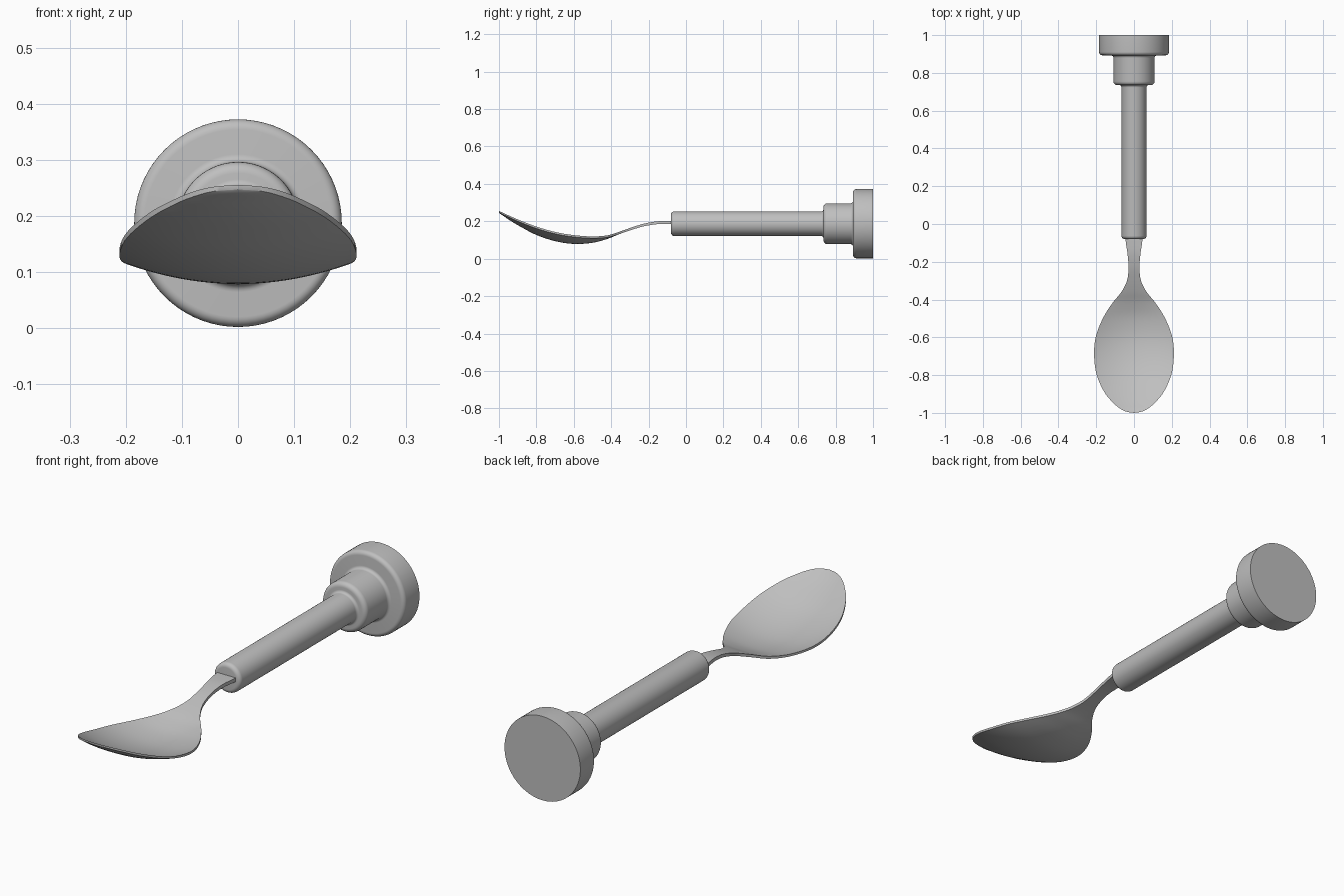
import bpy, bmesh, math
from mathutils import Vector

cube = bpy.data.objects.get("Cube")
if cube:
    bpy.data.objects.remove(cube, do_unlink=True)

# One plain grey material
grey = bpy.data.materials.new("plain grey")
grey.use_nodes = True
COLOUR = (0.52, 0.52, 0.52, 1.0)
grey.diffuse_color = COLOUR
grey.node_tree.nodes["Principled BSDF"].inputs["Base Color"].default_value = COLOUR


def finish(bm, name, angle):
    """Turn a bmesh into a smooth-shaded object with sharp edges kept."""
    bmesh.ops.remove_doubles(bm, verts=bm.verts, dist=1e-5)
    bmesh.ops.recalc_face_normals(bm, faces=bm.faces)
    mesh = bpy.data.meshes.new(name)
    bm.to_mesh(mesh)
    bm.free()
    mesh.materials.append(grey)
    obj = bpy.data.objects.new(name, mesh)
    bpy.context.collection.objects.link(obj)
    bpy.ops.object.select_all(action='DESELECT')
    obj.select_set(True)
    bpy.context.view_layer.objects.active = obj
    bpy.ops.object.shade_smooth_by_angle(angle=math.radians(angle))
    return obj


def rounded(corners, steps=6):
    """Profile of (y, radius, fillet) corners with each fillet cut as an arc."""
    pts = []
    for i, (y, r, f) in enumerate(corners):
        p = Vector((y, r))
        if f == 0:
            pts.append(p)
            continue
        a = (Vector(corners[i - 1][:2]) - p).normalized()
        b = (Vector(corners[i + 1][:2]) - p).normalized()
        c = p + (a + b) * f
        for k in range(steps + 1):
            t = k / steps * math.pi / 2
            pts.append(c - b * f * math.cos(t) - a * f * math.sin(t))
    return pts


def spline(rows, steps):
    """Catmull-Rom interpolation through rows of values."""
    ext = [rows[0]] + rows + [rows[-1]]
    out = []
    for p0, p1, p2, p3 in zip(ext, ext[1:], ext[2:], ext[3:]):
        for k in range(steps):
            t = k / steps
            out.append([0.5 * (2 * b + (c - a) * t + (2 * a - 5 * b + 4 * c - d) * t * t
                               + (3 * b - a - 3 * c + d) * t ** 3)
                        for a, b, c, d in zip(p0, p1, p2, p3)])
    out.append(list(rows[-1]))
    return out


# Handle: round rod, collar and end disc, turned about the y axis
AXIS_Z = 0.187
profile = rounded([
    (-0.08, 0, 0), (-0.08, 0.066, 0.018),
    (0.735, 0.066, 0.012), (0.735, 0.109, 0.02),
    (0.893, 0.109, 0.014), (0.893, 0.185, 0.018),
    (1.0, 0.185, 0), (1.0, 0, 0)])
bm = bmesh.new()
verts = [bm.verts.new((0, p.x, AXIS_Z + p.y)) for p in profile]
edges = [bm.edges.new(pair) for pair in zip(verts, verts[1:])]
bmesh.ops.spin(bm, geom=verts + edges, cent=(0, 0, AXIS_Z), axis=(0, 1, 0),
               angle=2 * math.pi, steps=72, use_merge=True)
finish(bm, "handle", 40)

# Spoon: y, half width, underside z at the middle, top z at the rim, thickness
stations = [
    (-1.0, 0.001, 0.247, 0.255, 0.008),
    (-0.993, 0.042, 0.240, 0.252, 0.008),
    (-0.975, 0.077, 0.228, 0.244, 0.009),
    (-0.945, 0.112, 0.207, 0.230, 0.009),
    (-0.89, 0.157, 0.174, 0.206, 0.010),
    (-0.80, 0.197, 0.127, 0.172, 0.010),
    (-0.70, 0.211, 0.094, 0.143, 0.010),
    (-0.60, 0.203, 0.079, 0.126, 0.010),
    (-0.50, 0.165, 0.085, 0.119, 0.010),
    (-0.42, 0.115, 0.106, 0.125, 0.011),
    (-0.36, 0.067, 0.130, 0.143, 0.012),
    (-0.30, 0.037, 0.151, 0.164, 0.013),
    (-0.23, 0.029, 0.172, 0.186, 0.014),
    (-0.16, 0.034, 0.184, 0.199, 0.015),
    (-0.10, 0.043, 0.186, 0.202, 0.016),
    (-0.05, 0.047, 0.186, 0.202, 0.016),
]
N = 24
bm = bmesh.new()
loops = []
for y, w, low, rim, t in spline(stations, 5):
    us = [2 * k / N - 1 for k in range(N + 1)]
    under = [(w * u, y, low + (rim - t - low) * u * u) for u in us]
    upper = [(x, y, z + t) for x, y, z in reversed(under)]
    loops.append([bm.verts.new(co) for co in under + upper])
for a, b in zip(loops, loops[1:]):
    for i in range(len(a)):
        j = (i + 1) % len(a)
        bm.faces.new((a[i], a[j], b[j], b[i]))
bm.faces.new(loops[0])
bm.faces.new(loops[-1])
finish(bm, "spoon_bowl_and_neck", 40)
